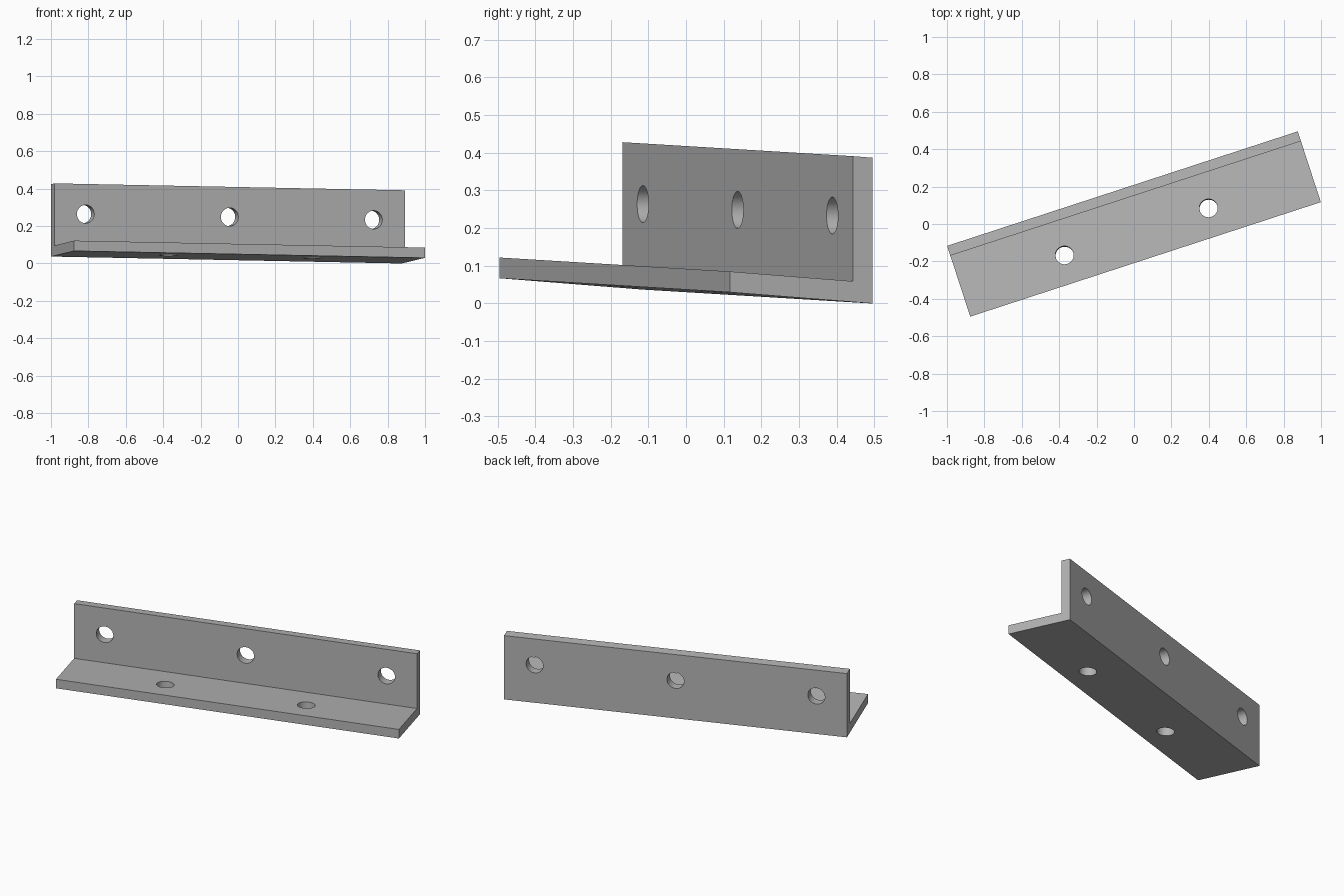
import bpy
import bmesh
from math import radians, atan, pi
from mathutils import Matrix

default = bpy.data.objects.get("Cube")
if default:
    bpy.data.objects.remove(default, do_unlink=True)

LENGTH, WIDTH, HEIGHT, THICK = 1.972, 0.398, 0.387, 0.055
LONG_SLOPE, CROSS_SLOPE = -0.0188, -0.0753
HOLE_RADIUS = 0.049


def rise(x, y):
    """Height of the sloping underside."""
    return 0.0185 + LONG_SLOPE * x + CROSS_SLOPE * (y - WIDTH / 2)


steel = bpy.data.materials.new("grey steel")
steel.use_nodes = True
grey = (0.46, 0.46, 0.46, 1)
steel.diffuse_color = grey
steel.node_tree.nodes["Principled BSDF"].inputs["Base Color"].default_value = grey


def add_object(name, bm):
    bmesh.ops.recalc_face_normals(bm, faces=bm.faces)
    mesh = bpy.data.meshes.new(name)
    bm.to_mesh(mesh)
    bm.free()
    mesh.materials.append(steel)
    obj = bpy.data.objects.new(name, mesh)
    bpy.context.collection.objects.link(obj)
    return obj


# L-shaped profile extruded lengthwise, then sloped with upright sides
front, back = -WIDTH / 2, WIDTH / 2
profile = [(front, 0), (back, 0), (back, HEIGHT), (back - THICK, HEIGHT),
           (back - THICK, THICK), (front, THICK)]
bm = bmesh.new()
face = bm.faces.new([bm.verts.new((-LENGTH / 2, y, z)) for y, z in profile])
ext = bmesh.ops.extrude_face_region(bm, geom=[face])
moved = [v for v in ext["geom"] if isinstance(v, bmesh.types.BMVert)]
bmesh.ops.translate(bm, verts=moved, vec=(LENGTH, 0, 0))
for v in bm.verts:
    v.co.z += rise(v.co.x, v.co.y)
bracket = add_object("angle_bracket", bm)

# Bolt holes: three through the upright leg, two through the base leg
bm = bmesh.new()


def add_drill(x, y, z, tilt):
    place = Matrix.Translation((x, y, z + rise(x, y))) @ Matrix.Rotation(tilt, 4, 'X')
    bmesh.ops.create_cone(bm, cap_ends=True, segments=48, radius1=HOLE_RADIUS,
                          radius2=HOLE_RADIUS, depth=0.16, matrix=place)


for x in (-0.81, 0, 0.81):
    add_drill(x, back - THICK, 0.226, pi / 2)
for x in (-0.405, 0.405):
    add_drill(x, -0.043, THICK, atan(CROSS_SLOPE))
drills = add_object("hole_cutter", bm)
drills.hide_render = True

cut = bracket.modifiers.new("bolt holes", 'BOOLEAN')
cut.operation = 'DIFFERENCE'
cut.solver = 'EXACT'
cut.object = drills

bpy.ops.object.select_all(action='DESELECT')
bracket.select_set(True)
bpy.context.view_layer.objects.active = bracket
bpy.ops.object.modifier_apply(modifier=cut.name)
bpy.data.objects.remove(drills, do_unlink=True)
bpy.ops.object.shade_smooth_by_angle(angle=radians(30))

# Turn the finished bracket to its resting direction
bracket.rotation_euler.z = radians(18.08)
